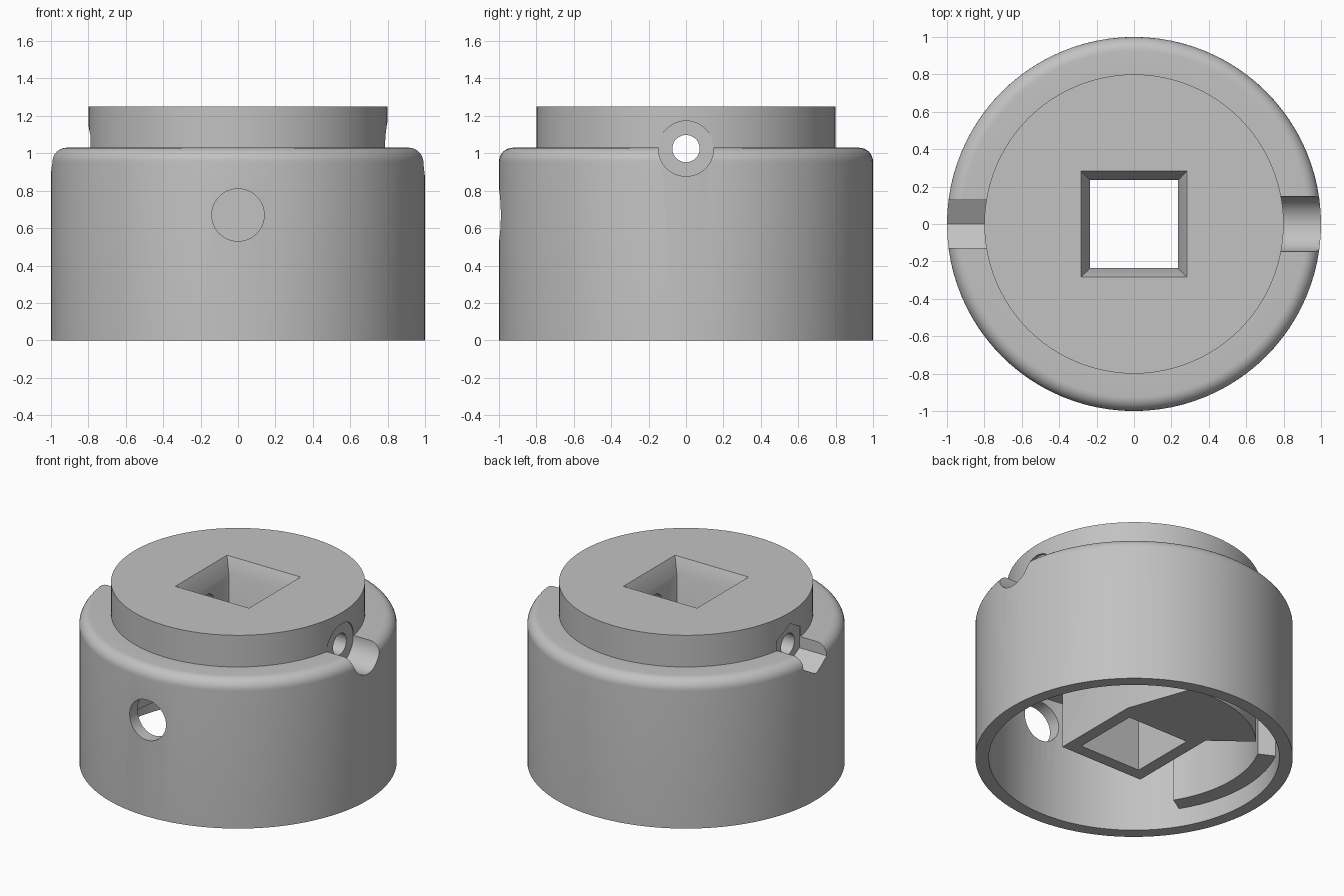
import bpy
import bmesh
from math import cos, sin, pi, radians, sqrt
from mathutils import Matrix

if "Cube" in bpy.data.objects:
    bpy.data.objects.remove(bpy.data.objects["Cube"])

grey = bpy.data.materials.new("plain_grey")
grey.use_nodes = True
grey.diffuse_color = (0.54, 0.54, 0.54, 1)
grey.node_tree.nodes["Principled BSDF"].inputs["Base Color"].default_value = (0.54, 0.54, 0.54, 1)


def make(name, bm):
    bmesh.ops.recalc_face_normals(bm, faces=bm.faces)
    mesh = bpy.data.meshes.new(name)
    bm.to_mesh(mesh)
    bm.free()
    mesh.materials.append(grey)
    obj = bpy.data.objects.new(name, mesh)
    bpy.context.collection.objects.link(obj)
    return obj


def lathe(name, profile, sides=96, start=0.0, turn=None):
    """Revolve an (r, z) profile that begins and ends on the axis."""
    bm = bmesh.new()
    rings = []
    for r, z in profile:
        if r == 0:
            rings.append([bm.verts.new((0, 0, z))] * sides)
        else:
            angles = [start + 2 * pi * i / sides for i in range(sides)]
            rings.append([bm.verts.new((r * cos(a), r * sin(a), z)) for a in angles])
    for low, high in zip(rings, rings[1:]):
        for i in range(sides):
            j = (i + 1) % sides
            bm.faces.new(list(dict.fromkeys((low[i], low[j], high[j], high[i]))))
    if turn:
        bm.transform(turn)
    return make(name, bm)


def rod(name, radius, low, high, turn, sides=48):
    return lathe(name, [(0, low), (radius, low), (radius, high), (0, high)], sides, 0, turn)


def prism(name, outline, low, high):
    bm = bmesh.new()
    face = bm.faces.new([bm.verts.new((x, y, low)) for x, y in outline])
    new = bmesh.ops.extrude_face_region(bm, geom=[face])["geom"]
    verts = [v for v in new if isinstance(v, bmesh.types.BMVert)]
    bmesh.ops.translate(bm, verts=verts, vec=(0, 0, high - low))
    return make(name, bm)


def arc(radius, first, last, steps=20):
    angles = [radians(first + (last - first) * i / steps) for i in range(steps + 1)]
    return [(radius * cos(a), radius * sin(a)) for a in angles]


def combine(target, tool, operation):
    mod = target.modifiers.new(tool.name, "BOOLEAN")
    mod.object = tool
    mod.operation = operation
    mod.solver = "EXACT"
    bpy.context.view_layer.objects.active = target
    bpy.ops.object.modifier_apply(modifier=mod.name)
    bpy.data.objects.remove(tool)


# Hollow cup with rounded shoulder and raised disc
CEILING, SHOULDER, TOP, ROUND = 0.85, 1.03, 1.25, 0.075
shoulder = [(1 - ROUND + ROUND * cos(t * pi / 16), SHOULDER - ROUND + ROUND * sin(t * pi / 16))
            for t in range(9)]
knob = lathe("knob_body", [(0, CEILING), (0.915, CEILING), (0.915, 0), (1, 0)] + shoulder
             + [(0.8, SHOULDER), (0.8, TOP), (0, TOP)])

# Inner square post, fan-shaped cam and wall pad
S = 0.32
combine(knob, prism("square_post", [(S, S), (-S, S), (-S, -S), (S, -S)], 0.1, 1.0), "UNION")
cam = [(0.3, 0.1), (S, S)] + arc(0.77, 77.5, 138) + [(-S, S), (-0.3, 0.1)]
combine(knob, prism("stop_cam", cam, 0.1, 0.97), "UNION")
pad = arc(0.95, 153, 212) + arc(0.8, 212, 153)
combine(knob, prism("wall_pad", pad, 0.13, 0.94), "UNION")

# Square shaft hole with bevelled mouth
Q = sqrt(2)
combine(knob, lathe("shaft_cutter", [(0, -0.1), (0.235 * Q, -0.1), (0.235 * Q, 1.15),
                                     (0.283 * Q, TOP), (0.307 * Q, 1.3), (0, 1.3)], 4, pi / 4),
        "DIFFERENCE")

# Round pocket, pointed hexagonal notch and pin hole across the shoulder
across = Matrix.Translation((0, 0, 1.025)) @ Matrix.Rotation(pi / 2, 4, "Y")
combine(knob, rod("pocket_cutter", 0.148, 0.782, 1.2, across), "DIFFERENCE")
combine(knob, rod("notch_cutter", 0.148, -1.2, -0.782, across, 6), "DIFFERENCE")
combine(knob, rod("pin_cutter", 0.073, -0.9, 0.9, across), "DIFFERENCE")

# Round access hole in the front wall
forward = Matrix.Translation((0, 0, 0.67)) @ Matrix.Rotation(pi / 2, 4, "X")
combine(knob, rod("access_cutter", 0.14, 0.6, 1.2, forward), "DIFFERENCE")

bpy.ops.object.select_all(action="DESELECT")
knob.select_set(True)
bpy.context.view_layer.objects.active = knob
bpy.ops.object.shade_smooth_by_angle(angle=radians(30))
